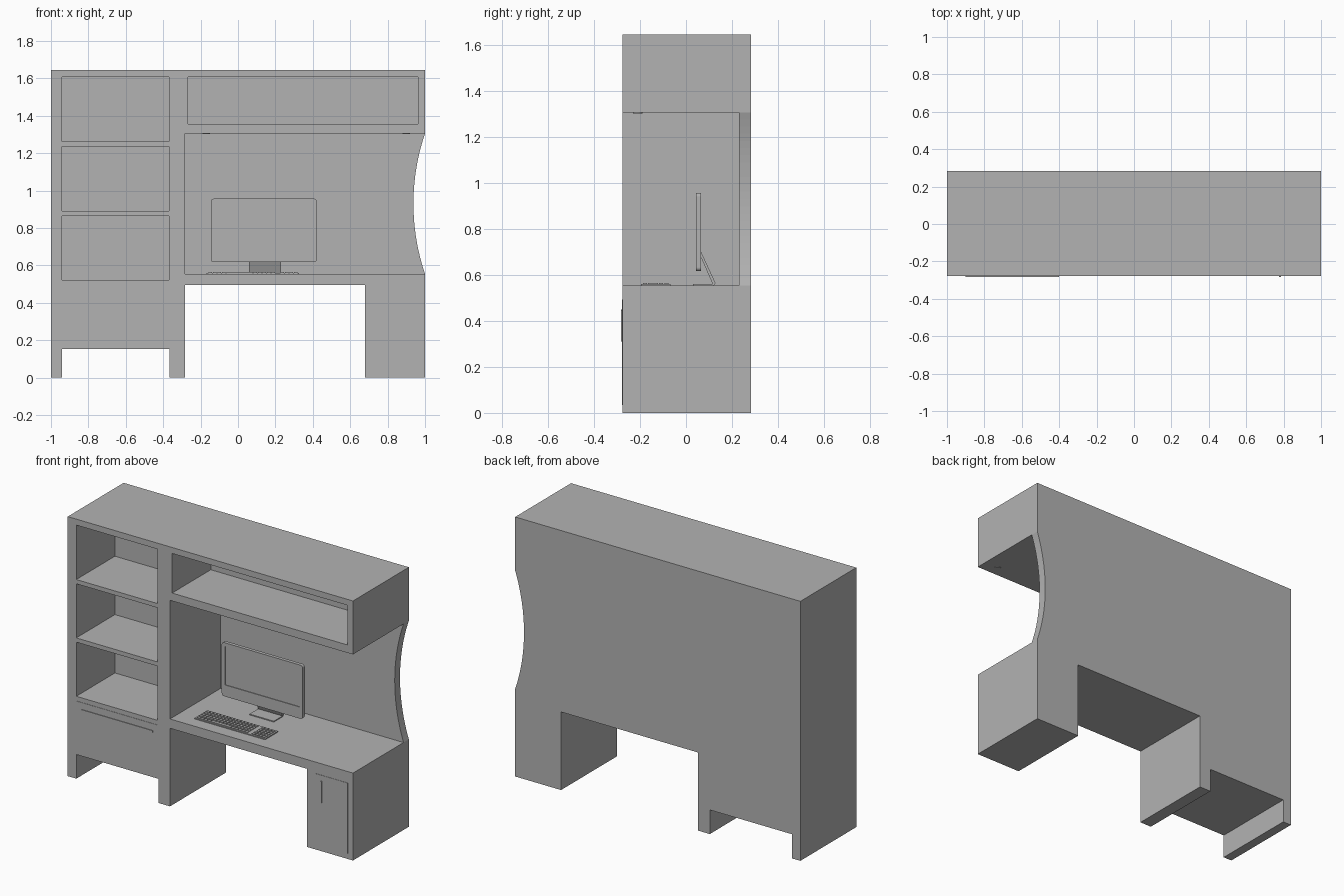
import bpy, bmesh, math
from mathutils import Vector

cube = bpy.data.objects.get("Cube")
if cube:
    bpy.data.objects.remove(cube, do_unlink=True)

grey = bpy.data.materials.new("plain grey")
grey.use_nodes = True
GREY = (0.45, 0.45, 0.45, 1)
grey.diffuse_color = GREY
grey.node_tree.nodes["Principled BSDF"].inputs["Base Color"].default_value = GREY

FRONT, BACK = -0.277, 0.283
DESK, SHELF_UNDER, TOP = 0.554, 1.306, 1.645


def finish(name, bm):
    bmesh.ops.recalc_face_normals(bm, faces=bm.faces)
    mesh = bpy.data.meshes.new(name)
    bm.to_mesh(mesh)
    bm.free()
    mesh.materials.append(grey)
    obj = bpy.data.objects.new(name, mesh)
    bpy.context.collection.objects.link(obj)
    return obj


def add_box(bm, x, y, z):
    verts = bmesh.ops.create_cube(bm, size=1)["verts"]
    for v in verts:
        v.co = Vector([(a + b) / 2 + c * (b - a) for (a, b), c in zip((x, y, z), v.co)])


def box(name, x, y, z):
    bm = bmesh.new()
    add_box(bm, x, y, z)
    return finish(name, bm)


def extrude_xz(name, outline, y0, y1):
    """Extrude a front outline from y0 to y1."""
    bm = bmesh.new()
    face = bm.faces.new([bm.verts.new((x, y0, z)) for x, z in outline])
    moved = bmesh.ops.extrude_face_region(bm, geom=[face])["geom"]
    bmesh.ops.translate(bm, vec=(0, y1 - y0, 0),
                        verts=[g for g in moved if isinstance(g, bmesh.types.BMVert)])
    return finish(name, bm)


def cut(obj, x, y, z):
    """Subtract a box and throw the cutter away."""
    cutter = box("cutter", x, y, z)
    cutter.hide_render = True
    mod = obj.modifiers.new("cut", "BOOLEAN")
    mod.operation, mod.solver, mod.object = "DIFFERENCE", "EXACT", cutter
    bpy.context.view_layer.objects.active = obj
    bpy.ops.object.modifier_apply(modifier=mod.name)
    bpy.data.objects.remove(cutter, do_unlink=True)


# Carcass: silhouette with feet, knee hole and the curved edge of the back panel
half, sag, steps = (SHELF_UNDER - DESK) / 2, 0.062, 24
radius = (half ** 2 + sag ** 2) / (2 * sag)
mid_z, sweep = (DESK + SHELF_UNDER) / 2, math.asin(half / radius)
outline = [(-1, 0), (-0.94, 0), (-0.94, 0.153), (-0.365, 0.153), (-0.365, 0),
           (-0.283, 0), (-0.283, 0.495), (0.678, 0.495), (0.678, 0), (1, 0)]
for i in range(steps + 1):
    a = sweep * (2 * i / steps - 1)
    outline.append((1 - sag + radius * (1 - math.cos(a)), mid_z + radius * math.sin(a)))
outline += [(1, TOP), (-1, TOP)]
carcass = extrude_xz("desk_and_bookcase_carcass", outline, FRONT, BACK)

# Desk bay, bookcase compartments and overhead shelf
cut(carcass, (-0.283, 1.2), (-0.5, 0.23), (DESK, SHELF_UNDER))
for low, high in ((0.522, 0.865), (0.892, 1.235), (1.262, 1.607)):
    cut(carcass, (-0.94, -0.37), (-0.5, 0.11), (low, high))
cut(carcass, (-0.268, 0.963), (-0.5, 0.11), (1.356, 1.607))

# Drawer and door fronts with bar handles
box("drawer_front", (-0.938, -0.367), (FRONT - 0.002, FRONT + 0.003), (0.155, 0.493))
box("drawer_handle", (-0.9, -0.4), (FRONT - 0.006, FRONT), (0.438, 0.45))
box("door_front", (0.737, 0.964), (FRONT - 0.002, FRONT + 0.003), (0.035, 0.482))
box("door_handle", (0.775, 0.785), (FRONT - 0.006, FRONT), (0.31, 0.445))

# Spotlights under the overhead shelf
for side, x in (("right", -0.17), ("left", 0.9)):
    bm = bmesh.new()
    bmesh.ops.create_cone(bm, cap_ends=True, segments=24, radius1=0.02, radius2=0.02, depth=0.008)
    bmesh.ops.translate(bm, verts=bm.verts, vec=(x, -0.21, SHELF_UNDER))
    finish("spotlight_" + side, bm)

# Monitor: rounded panel with a recessed screen
left, right, low, high, r = -0.145, 0.422, 0.617, 0.957, 0.016
corners = [(right - r, high - r), (left + r, high - r), (left + r, low + r), (right - r, low + r)]
panel = []
for quarter, (cx, cz) in enumerate(corners):
    for i in range(6):
        a = math.pi / 2 * (quarter + i / 5)
        panel.append((cx + r * math.cos(a), cz + r * math.sin(a)))
monitor = extrude_xz("monitor", panel, 0.044, 0.066)
cut(monitor, (left + 0.022, right - 0.022), (0, 0.048), (0.69, high - 0.022))

# Monitor stand: slanted plate bent into a flat foot
bm = bmesh.new()
side = [(0.03, DESK), (0.122, DESK), (0.128, 0.565), (0.066, 0.7), (0.066, 0.675),
        (0.116, 0.56), (0.03, 0.56)]
face = bm.faces.new([bm.verts.new((0.06, y, z)) for y, z in side])
moved = bmesh.ops.extrude_face_region(bm, geom=[face])["geom"]
bmesh.ops.translate(bm, vec=(0.17, 0, 0),
                    verts=[g for g in moved if isinstance(g, bmesh.types.BMVert)])
finish("monitor_stand", bm)

# Keyboard: base plate with rows of keys and a space bar
kx, ky, key_w, key_d = -0.16, -0.188, 0.024, 0.0235
box("keyboard_base", (-0.168, 0.327), (-0.196, -0.067), (DESK, DESK + 0.006))
bm = bmesh.new()
for row in range(5):
    col = 0
    while col < 20:
        span = 6 if row == 0 and col == 4 else 1
        x, y = kx + col * key_w, ky + row * key_d
        if col != 15:
            add_box(bm, (x + 0.003, x + span * key_w - 0.003), (y, y + key_d - 0.005),
                    (DESK + 0.005, DESK + 0.01))
        col += span
finish("keyboard_keys", bm)
